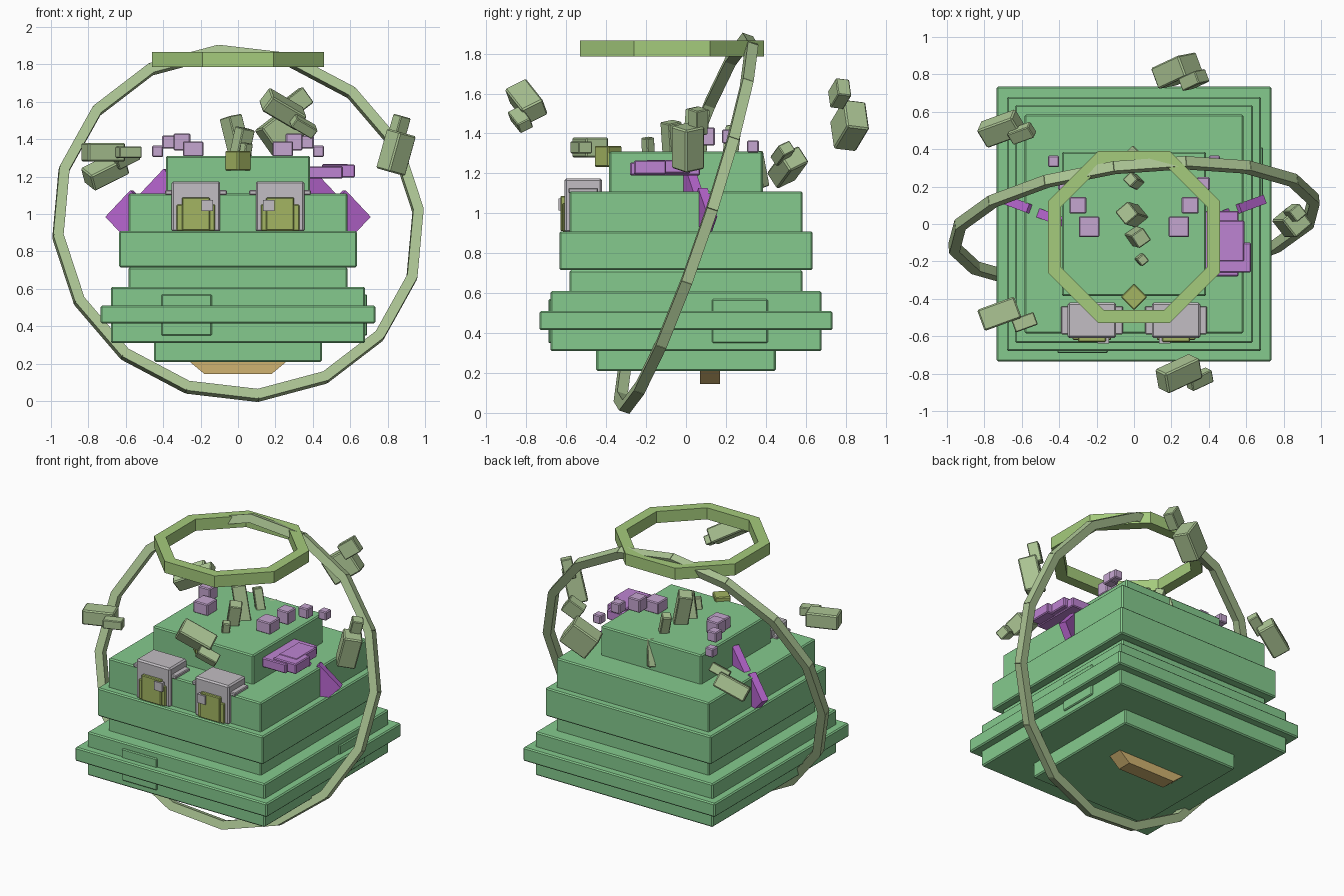
import bpy, bmesh, math
from mathutils import Matrix, Vector, Euler

if "Cube" in bpy.data.objects:
    bpy.data.objects.remove(bpy.data.objects["Cube"], do_unlink=True)


def material(name, rgb):
    lin = [((c / 255 + 0.055) / 1.055) ** 2.4 for c in rgb] + [1]
    m = bpy.data.materials.new(name)
    m.use_nodes = True
    m.diffuse_color = lin
    m.node_tree.nodes["Principled BSDF"].inputs["Base Color"].default_value = lin
    return m


GREEN = material("leaf_green", (133, 202, 141))
LIME = material("lime", (165, 203, 124))
SAGE = material("sage", (172, 197, 148))
OLIVE = material("olive", (163, 181, 98))
GREY = material("light_grey", (194, 190, 195))
LILAC = material("lilac", (197, 166, 208))
ORCHID = material("orchid", (190, 132, 210))
VIOLET = material("violet", (184, 102, 208))
TAN = material("tan", (208, 178, 112))


def finish(name, bm, mat, bevel=0):
    if bevel:
        bmesh.ops.bevel(bm, geom=bm.edges[:], offset=bevel, segments=1, affect='EDGES')
    bmesh.ops.recalc_face_normals(bm, faces=bm.faces[:])
    me = bpy.data.meshes.new(name)
    bm.to_mesh(me)
    bm.free()
    me.materials.append(mat)
    ob = bpy.data.objects.new(name, me)
    bpy.context.collection.objects.link(ob)
    return ob


def box(name, loc, size, mat, rot=(0, 0, 0), bevel=0.0):
    bm = bmesh.new()
    bmesh.ops.create_cube(bm, size=1)
    bmesh.ops.scale(bm, vec=size, verts=bm.verts)
    ob = finish(name, bm, mat, bevel)
    turn = Euler([math.radians(a) for a in rot]).to_matrix().to_4x4()
    ob.matrix_world = Matrix.Translation(loc) @ turn
    return ob


def span(name, x, y, z, mat, bevel=0.0):
    lo_hi = (x, y, z)
    return box(name, [(a + b) / 2 for a, b in lo_hi], [b - a for a, b in lo_hi], mat, bevel=bevel)


# Stepped body, bottom to top: half width, bottom, top
for i, (h, z0, z1) in enumerate([(0.45, 0.21, 0.32), (0.68, 0.31, 0.61), (0.735, 0.415, 0.51),
                                 (0.585, 0.6, 0.715), (0.635, 0.715, 0.91),
                                 (0.585, 0.9, 1.11), (0.385, 1.1, 1.31)]):
    span(f"body_tier_{i + 1}", (-h, h), (-h, h), (z0, z1), GREEN, 0.008)
span("front_patch", (-0.41, -0.14), (-0.69, -0.6), (0.35, 0.57), GREEN, 0.006)
span("side_patch", (0.6, 0.69), (0.13, 0.41), (0.35, 0.57), GREEN, 0.006)

# Underside foot with flared ends
bm = bmesh.new()
bmesh.ops.create_cube(bm, size=1)
for v in bm.verts:
    top = v.co.z > 0
    v.co = (math.copysign(0.27 if top else 0.18, v.co.x), 0.12 + v.co.y * 0.1, 0.22 if top else 0.145)
finish("underside_foot", bm, TAN)

# Eyes, ears of crystal and side spikes in mirrored pairs
for s, side in ((1, "left"), (-1, "right")):
    ex = 0.225 * s
    box(f"{side}_eye_frame", (ex, -0.515, 1.04), (0.26, 0.19, 0.27), GREY, bevel=0.01)
    box(f"{side}_eye_brim", (ex, -0.515, 1.115), (0.33, 0.15, 0.025), GREY, bevel=0.005)
    box(f"{side}_iris", (ex, -0.595, 0.98), (0.205, 0.05, 0.14), OLIVE, bevel=0.005)
    box(f"{side}_iris_top", (ex, -0.6, 1.0), (0.15, 0.06, 0.175), OLIVE, bevel=0.005)
    box(f"{side}_pupil", (0.165 * s, -0.62, 1.045), (0.06, 0.04, 0.06), GREY)

    for i, (x, y, z, w, h) in enumerate([(0.24, -0.015, 1.348, 0.11, 0.08), (0.3, 0.1, 1.385, 0.09, 0.09),
                                         (0.37, 0.215, 1.385, 0.07, 0.07), (0.43, 0.335, 1.335, 0.06, 0.06)]):
        box(f"{side}_crystal_{i + 1}", (x * s, y, z), (w, w, h), LILAC, bevel=0.006)

    for label, x, y, z in (("lower", 0.568, 0.085, 0.985), ("upper", 0.39, 0.015, 1.1)):
        spike = box(f"{side}_{label}_spike", (x * s, y, z), (0.2, 0.05, 0.2), VIOLET)
        yaw = Matrix.Rotation(math.radians(20 * s), 4, 'Z')
        spike.matrix_world = Matrix.Translation((x * s, y, z)) @ yaw @ Matrix.Rotation(math.pi / 4, 4, 'Y')

# Jagged shelf on the left side
for i, (x, y, z) in enumerate([((0.38, 0.56), (-0.28, 0.07), (1.19, 1.255)),
                               ((0.45, 0.625), (-0.26, -0.1), (1.195, 1.265)),
                               ((0.45, 0.59), (-0.2, 0.02), (1.2, 1.268))]):
    span(f"side_shelf_{i + 1}", x, y, z, ORCHID, 0.006)

# Brow gem and crest of leaning sticks
box("brow_gem", (0, -0.39, 1.285), (0.1, 0.1, 0.105), OLIVE, (0, 0, 45), 0.006)
for i, (x, y, z, w, h, rot) in enumerate([(-0.01, 0.05, 1.4, 0.09, 0.25, (-12, -8, 40)),
                                          (0.02, -0.07, 1.375, 0.08, 0.17, (10, 8, 35)),
                                          (0.0, 0.23, 1.36, 0.06, 0.16, (-15, -6, 45)),
                                          (0.04, -0.19, 1.33, 0.05, 0.1, (8, 5, 40)),
                                          (0.01, 0.37, 1.22, 0.05, 0.18, (15, 0, 45))]):
    box(f"crest_stick_{i + 1}", (x, y, z), (w, w, h), SAGE, rot, 0.005)

# Floating chips, each a large piece with a small one beside it
chips = {
    "front_right": ((-0.72, -0.48, 1.33), (0.21, 0.12, 0.1), (0, 0, 20), (-0.585, -0.525, 1.33)),
    "back_right": ((-0.71, 0.51, 1.23), (0.22, 0.12, 0.1), (25, -25, 20), (-0.6, 0.485, 1.3)),
    "front_left": ((0.24, -0.8, 1.56), (0.23, 0.12, 0.1), (30, 28, 25), (0.35, -0.83, 1.47)),
    "back_left": ((0.23, 0.82, 1.44), (0.2, 0.12, 0.17), (-8, -35, 25), (0.32, 0.77, 1.6)),
    "left": ((0.845, 0.01, 1.33), (0.12, 0.12, 0.22), (10, 12, 40), (0.86, 0.06, 1.46)),
}
for label, (loc, size, rot, small) in chips.items():
    box(f"{label}_chip", loc, size, SAGE, rot, 0.008)
    box(f"{label}_small_chip", small, [d * 0.6 for d in size], SAGE, rot, 0.005)

# Large tilted hoop of straight segments
u = Vector((1, 0.11, 0)).normalized()
n = Vector((0.11, -1, 0.34)).normalized()
v = u.cross(n)
v = v if v.z > 0 else -v
SEGMENTS, RADIUS = 16, 0.955
for i in range(SEGMENTS):
    a = math.radians(-74.5) + i * math.tau / SEGMENTS
    out = u * math.cos(a) + v * math.sin(a)
    seg = box(f"hoop_segment_{i + 1}", (0, 0, 0), (2 * RADIUS * math.tan(math.pi / SEGMENTS) + 0.008, 0.055, 0.055), SAGE)
    m = Matrix((n.cross(out), out, n)).transposed().to_4x4()
    seg.matrix_world = Matrix.Translation(Vector((0, 0, 0.95)) + out * RADIUS) @ m

# Flat eight-sided halo
bm = bmesh.new()
rings = []
for r, z in ((0.46, 1.785), (0.46, 1.865), (0.39, 1.865), (0.39, 1.785)):
    R = r / math.cos(math.pi / 8)
    rings.append([bm.verts.new((R * math.cos((k + 0.5) * math.pi / 4),
                                R * math.sin((k + 0.5) * math.pi / 4) - 0.07, z)) for k in range(8)])
for j in range(4):
    p, q = rings[j], rings[(j + 1) % 4]
    for k in range(8):
        bm.faces.new((p[k], p[(k + 1) % 8], q[(k + 1) % 8], q[k]))
finish("halo", bm, LIME)
